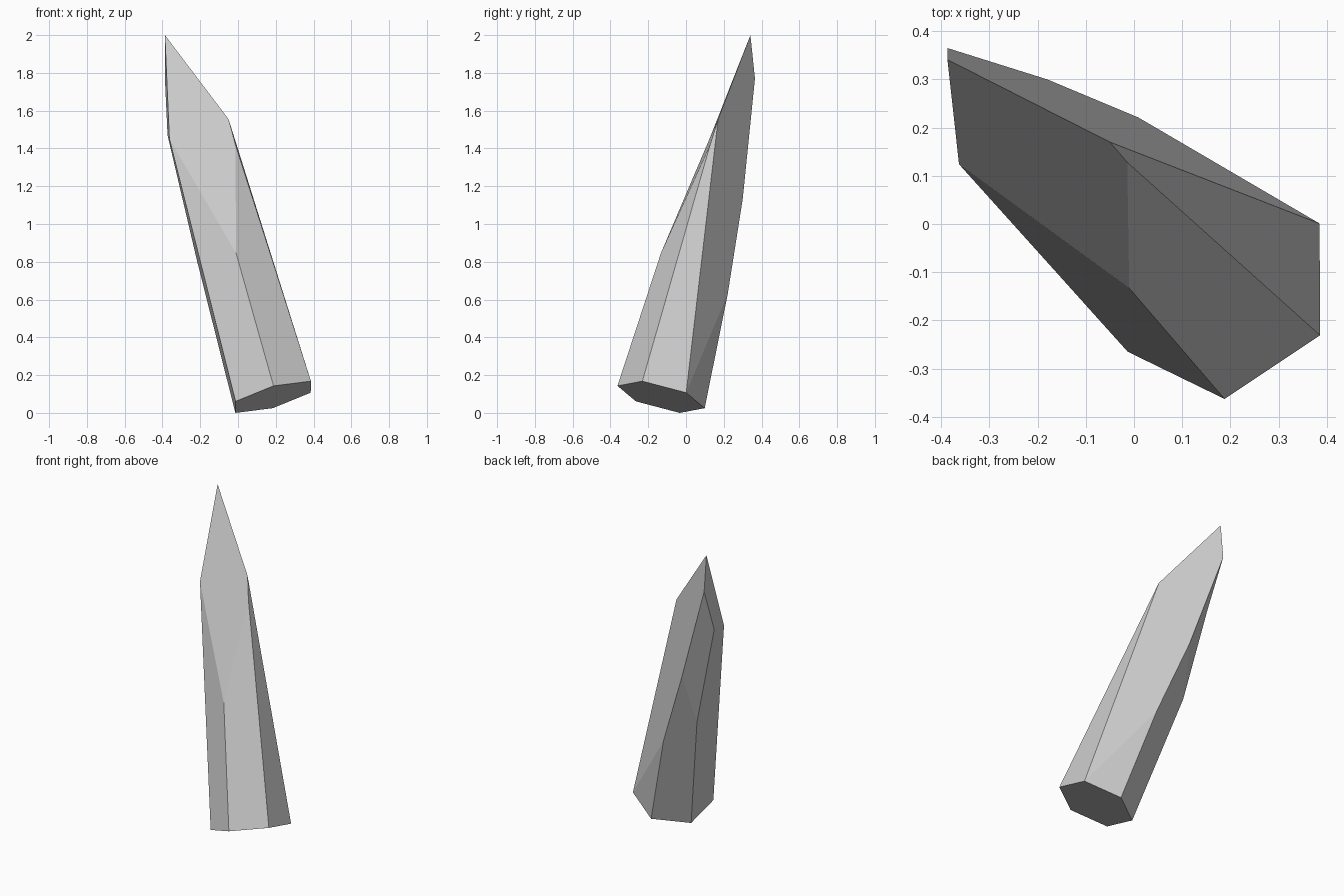
import bpy, bmesh
from mathutils import Vector

if "Cube" in bpy.data.objects:
    bpy.data.objects.remove(bpy.data.objects["Cube"])

bm = bmesh.new()
v = {}

# Base hexagon: three corners, the others mirrored through its centre
centre = Vector((0.186, -0.132, 0.086))
for i, co in enumerate([(-0.013, -0.265, 0.063), (0.188, -0.363, 0.145), (0.386, -0.231, 0.170)]):
    p = Vector(co)
    v[str(i + 1)] = bm.verts.new(p)
    v[str(i + 4)] = bm.verts.new(2 * centre - p)

# Corners where the shaft facets meet the slanted tip cuts
tip = {
    "A": (-0.387, 0.341, 2.00),   # apex
    "C": (-0.387, 0.365, 1.77),
    "D": (-0.363, 0.124, 1.45),
    "E": (-0.050, 0.170, 1.555),
    "F": (-0.014, 0.128, 1.42),
    "G": (-0.010, -0.133, 0.845),
    "H": (0.009, 0.221, 0.63),
    "I": (-0.180, 0.300, 1.13),
    "J": (-0.373, 0.240, 1.47),
    "K": (-0.217, 0.196, 0.805),
}
for name, co in tip.items():
    v[name] = bm.verts.new(co)

# Facets: base, shaft sides, back cut, tip cuts
for facet in ("123456", "12GD", "23FG", "34EF", "4HICAE", "45H",
              "56KIH", "IKJC", "61DJK", "ACJD", "ADGFE"):
    bm.faces.new([v[c] for c in facet])
bmesh.ops.recalc_face_normals(bm, faces=bm.faces)

# Set the lowest corner on the ground
low = min(p.co.z for p in bm.verts)
for p in bm.verts:
    if p.co.z < 0.2:
        p.co.z -= low

mesh = bpy.data.meshes.new("crystal_shard")
bm.to_mesh(mesh)
bm.free()
bpy.context.collection.objects.link(bpy.data.objects.new("crystal_shard", mesh))
